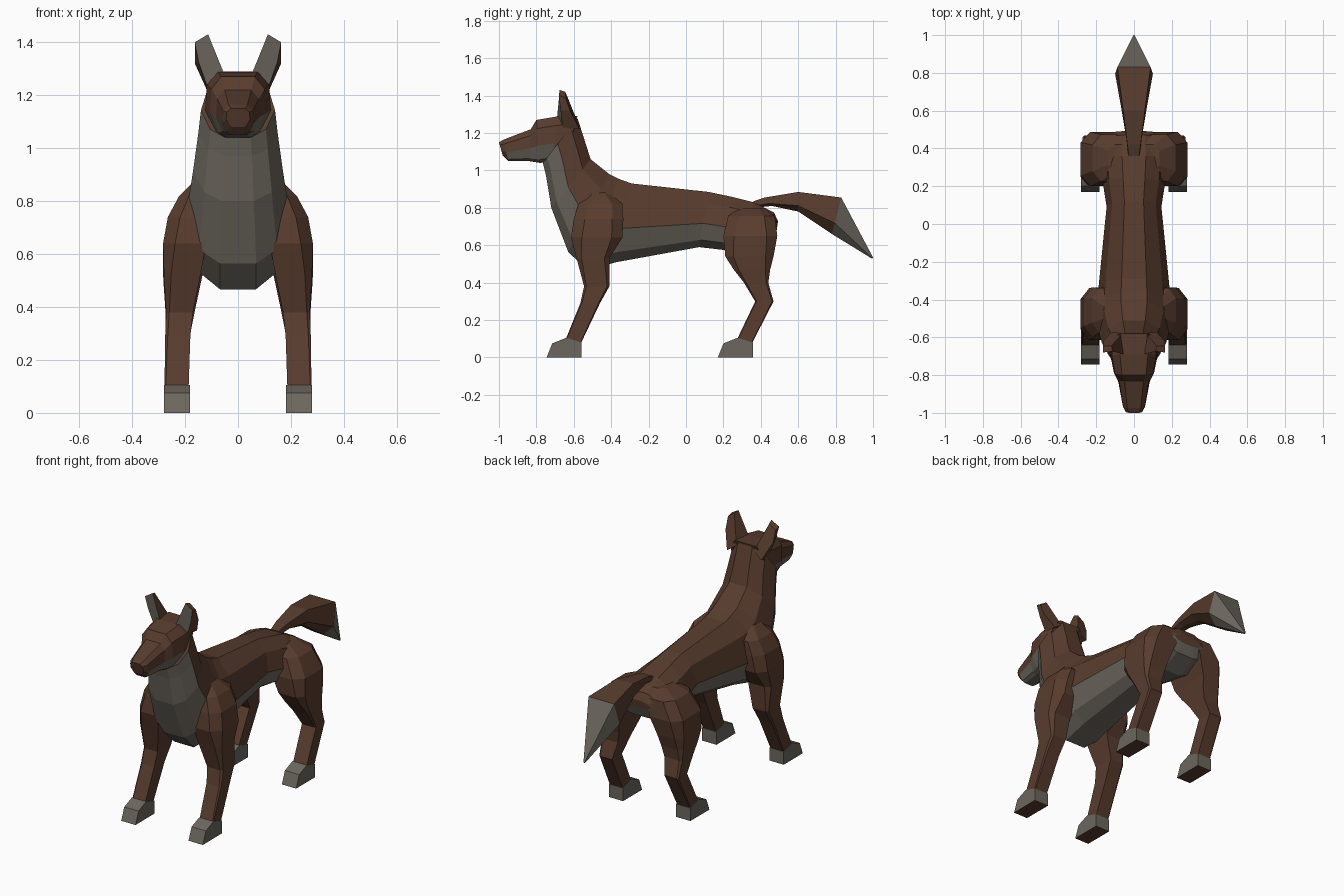
import bpy, bmesh


def material(name, rgb):
    m = bpy.data.materials.new(name)
    m.diffuse_color = (*rgb, 1)
    return m


BROWN = material("brown fur", (0.098, 0.045, 0.027))
GREY = material("grey fur", (0.15, 0.134, 0.112))


def loft(name, rings, is_grey=lambda ring, side: False, grey_caps=(0, 0)):
    """Skin a list of equal-length point rings and close both ends."""
    bm = bmesh.new()
    vs = [[bm.verts.new(p) for p in r] for r in rings]
    n = len(rings[0])
    for i in range(len(vs) - 1):
        for k in range(n):
            j = (k + 1) % n
            f = bm.faces.new((vs[i][k], vs[i][j], vs[i + 1][j], vs[i + 1][k]))
            f.material_index = int(is_grey(i, k))
    for r, g in zip((vs[0], vs[-1]), grey_caps):
        bm.faces.new(r).material_index = g
    bmesh.ops.recalc_face_normals(bm, faces=bm.faces)
    me = bpy.data.meshes.new(name)
    bm.to_mesh(me)
    bm.free()
    me.materials.append(BROWN)
    me.materials.append(GREY)
    ob = bpy.data.objects.new(name, me)
    bpy.context.collection.objects.link(ob)
    return ob


def section(top, bottom, w, profile):
    """Symmetric ring: profile is (width factor, fraction from top to bottom)."""
    half = [(w * f, top[0] + (bottom[0] - top[0]) * t,
             top[1] + (bottom[1] - top[1]) * t) for f, t in profile]
    return half + [(-x, y, z) for x, y, z in reversed(half)]


# Torso and neck: rump to throat, grey below the widest line
body_profile = [(0.35, 0), (0.8, 0.2), (1, 0.57), (0.75, 0.87), (0.35, 1)]
body = [((0.492, 0.73), (0.485, 0.68), 0.10),
        ((0.47, 0.775), (0.46, 0.62), 0.17),
        ((0.36, 0.83), (0.34, 0.56), 0.18),
        ((0.24, 0.86), (0.20, 0.575), 0.165),
        ((0.12, 0.885), (0.07, 0.59), 0.145),
        ((-0.29, 0.93), (-0.37, 0.51), 0.188),
        ((-0.36, 0.955), (-0.53, 0.467), 0.195),
        ((-0.41, 0.98), (-0.63, 0.565), 0.197),
        ((-0.51, 1.06), (-0.72, 0.80), 0.17),
        ((-0.545, 1.17), (-0.748, 0.97), 0.15),
        ((-0.58, 1.28), (-0.765, 1.04), 0.14)]
loft("body", [section(*s, body_profile) for s in body],
     lambda i, k: 2 <= k <= 6)

# Head: back of skull to nose, grey jaw
head_profile = [(0.6, 0), (0.95, 0.2), (1, 0.6), (0.72, 0.92), (0.45, 1)]
head = [((-0.58, 1.29), (-0.64, 1.08), 0.115),
        ((-0.69, 1.288), (-0.71, 1.05), 0.124),
        ((-0.80, 1.27), (-0.78, 1.04), 0.106),
        ((-0.83, 1.22), (-0.84, 1.05), 0.083),
        ((-0.975, 1.165), (-0.95, 1.05), 0.06),
        ((-1.0, 1.15), (-0.98, 1.08), 0.045)]
loft("head", [section(*s, head_profile) for s in head],
     lambda i, k: 2 <= k <= 6 and i < 4)

# Tail with a grey tip
tail_profile = [(0.88, 0), (1, 0.7), (0.4, 1)]
tail = [((0.36, 0.835), (0.36, 0.80), 0.03),
        ((0.42, 0.855), (0.46, 0.81), 0.04),
        ((0.60, 0.885), (0.60, 0.78), 0.065),
        ((0.83, 0.855), (0.78, 0.66), 0.10),
        ((1.0, 0.535), (0.995, 0.528), 0.004)]
loft("tail", [section(*s, tail_profile) for s in tail], lambda i, k: i == 3)


def leg_ring(s, z, y0, y1, x0, x1, c):
    """Box ring with chamfered corners on the outer side."""
    dx, dy = (x1 - x0) * c, (y1 - y0) * c * 0.75
    pts = [(x0, y0), (x1 - dx, y0), (x1, y0 + dy),
           (x1, y1 - dy), (x1 - dx, y1), (x0, y1)]
    return [(s * x, y, z) for x, y in pts]


# z, front y, back y, inner x, outer x, chamfer
legs = {
    "front": [(0.89, -0.52, -0.42, 0.05, 0.15, 0.3),
              (0.82, -0.575, -0.34, 0.10, 0.222, 0.3),
              (0.74, -0.60, -0.335, 0.11, 0.265, 0.3),
              (0.64, -0.615, -0.34, 0.12, 0.283, 0.28),
              (0.53, -0.585, -0.41, 0.14, 0.28, 0.2),
              (0.38, -0.545, -0.41, 0.17, 0.272, 0.12),
              (0.29, -0.565, -0.46, 0.18, 0.275, 0.1),
              (0.08, -0.65, -0.56, 0.187, 0.278, 0.05)],
    "hind": [(0.80, 0.28, 0.42, 0.03, 0.135, 0.3),
             (0.755, 0.225, 0.475, 0.07, 0.22, 0.3),
             (0.65, 0.20, 0.488, 0.09, 0.282, 0.26),
             (0.54, 0.21, 0.468, 0.13, 0.284, 0.22),
             (0.47, 0.255, 0.45, 0.145, 0.28, 0.18),
             (0.40, 0.31, 0.44, 0.16, 0.275, 0.12),
             (0.30, 0.37, 0.468, 0.18, 0.272, 0.1),
             (0.08, 0.265, 0.355, 0.187, 0.278, 0.05)]}
foot = [(-0.745, 0), (-0.715, 0.075), (-0.64, 0.105), (-0.558, 0.08), (-0.558, 0)]

# Ear outline: front face, then back face
ear_front = [(0.05, -0.69, 1.275), (0.113, -0.675, 1.43), (0.163, -0.68, 1.40),
             (0.147, -0.67, 1.32), (0.115, -0.66, 1.23)]
ear_back = [(0.06, -0.58, 1.26), (0.12, -0.645, 1.42), (0.163, -0.645, 1.39),
            (0.163, -0.62, 1.32), (0.118, -0.57, 1.22)]

for s, side in ((-1, "right"), (1, "left")):
    for pair, shift in (("front", 0), ("hind", 0.915)):
        loft(f"{pair}_leg_{side}", [leg_ring(s, *r) for r in legs[pair]])
        # grey paw with a brown sole
        loft(f"{pair}_foot_{side}",
             [[(s * x, y + shift, z) for y, z in foot] for x in (0.182, 0.28)],
             lambda i, k: k != 4, (1, 1))
    loft(f"ear_{side}", [[(s * x, y, z) for x, y, z in r]
                         for r in (ear_front, ear_back)], grey_caps=(1, 0))
